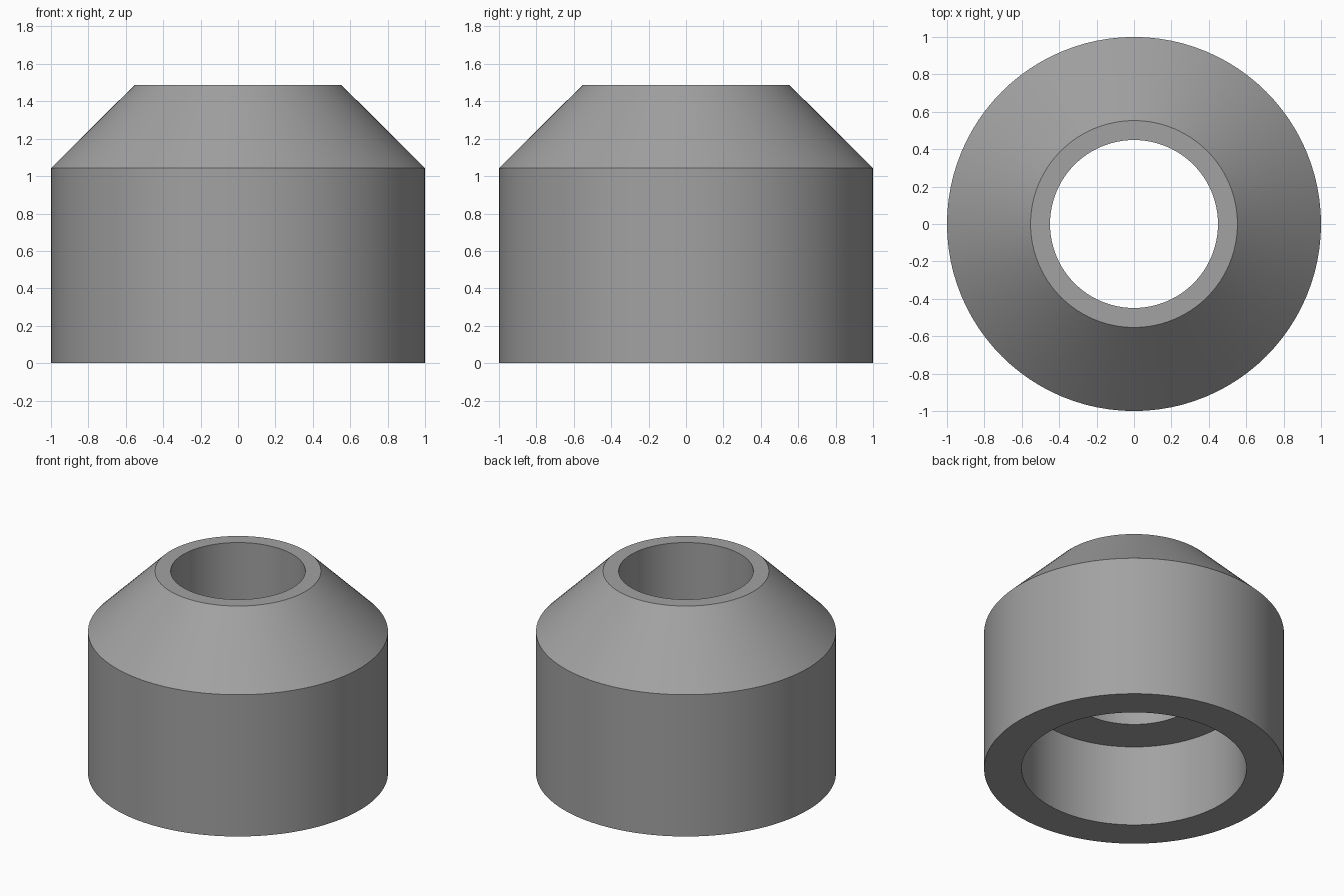
import bpy, bmesh, math

if "Cube" in bpy.data.objects:
    bpy.data.objects.remove(bpy.data.objects["Cube"])

SEGMENTS = 96

grey = bpy.data.materials.new("mid grey")
grey.diffuse_color = (0.36, 0.36, 0.36, 1)
grey.use_nodes = True
grey.node_tree.nodes["Principled BSDF"].inputs["Base Color"].default_value = grey.diffuse_color

# Closed half-section (radius, height): outer wall, 45 degree cone, bore, counterbore
section = [(0.75, 0), (1, 0), (1, 1.043), (0.553, 1.487),
           (0.449, 1.487), (0.449, 0.6), (0.75, 0.6)]

# Revolve the section into a ring
bm = bmesh.new()
rings = []
for r, z in section:
    rings.append([bm.verts.new((r * math.cos(a), r * math.sin(a), z))
                  for a in (2 * math.pi * i / SEGMENTS for i in range(SEGMENTS))])
for k, lower in enumerate(rings):
    upper = rings[(k + 1) % len(rings)]
    for i in range(SEGMENTS):
        j = (i + 1) % SEGMENTS
        bm.faces.new((lower[i], lower[j], upper[j], upper[i]))
bmesh.ops.recalc_face_normals(bm, faces=bm.faces)

mesh = bpy.data.meshes.new("conical_bushing")
bm.to_mesh(mesh)
bm.free()
mesh.materials.append(grey)

# Smooth walls with crisp rims
bushing = bpy.data.objects.new("conical_bushing", mesh)
bpy.context.collection.objects.link(bushing)
bpy.context.view_layer.objects.active = bushing
bushing.select_set(True)
bpy.ops.object.shade_smooth_by_angle(angle=math.radians(30))
